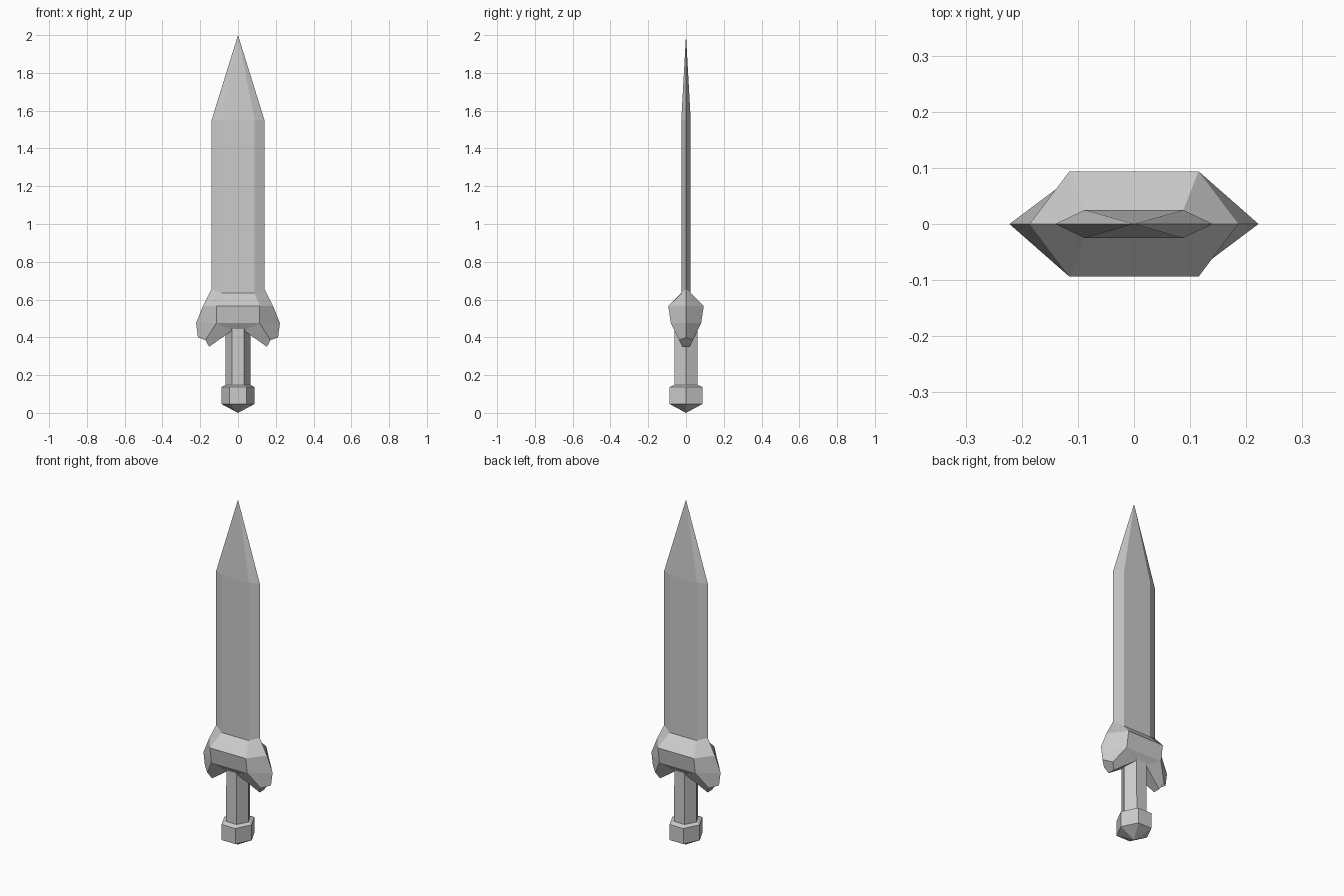
import bpy, bmesh

if "Cube" in bpy.data.objects:
    bpy.data.objects.remove(bpy.data.objects["Cube"])


def finish(bm, name):
    bmesh.ops.remove_doubles(bm, verts=bm.verts, dist=0.0005)
    bmesh.ops.recalc_face_normals(bm, faces=bm.faces)
    mesh = bpy.data.meshes.new(name)
    bm.to_mesh(mesh)
    bm.free()
    obj = bpy.data.objects.new(name, mesh)
    bpy.context.collection.objects.link(obj)
    return obj


def face(bm, points):
    bm.faces.new([bm.verts.new(p) for p in points])


def hexagon(w, a, d, z, z_end=None):
    """Six-sided ring: side points at x = +-w, corners at (+-a, +-d)."""
    e = z if z_end is None else z_end
    return [(w, 0, e), (a, d, z), (-a, d, z), (-w, 0, e), (-a, -d, z), (a, -d, z)]


def bridge(bm, r0, r1):
    n = len(r0)
    for i in range(n):
        j = (i + 1) % n
        face(bm, [r0[i], r0[j], r1[j], r1[i]])


def loft(bm, rings, cap_start=False, cap_end=False, start_tip=None, end_tip=None):
    for r0, r1 in zip(rings, rings[1:]):
        bridge(bm, r0, r1)
    for ring, cap, tip in ((rings[0], cap_start, start_tip), (rings[-1], cap_end, end_tip)):
        if cap:
            face(bm, ring)
        if tip:
            for i in range(len(ring)):
                face(bm, [ring[i], ring[(i + 1) % len(ring)], tip])


# Blade: flattened hexagon running to a point
bm = bmesh.new()
loft(bm, [hexagon(0.14, 0.088, 0.025, 0.58), hexagon(0.14, 0.088, 0.025, 1.55)],
     cap_start=True, end_tip=(0, 0, 2.0))
finish(bm, "blade")

# Guard: collar around the blade, then two drooping arms
bm = bmesh.new()
loft(bm, [hexagon(0.222, 0.115, 0.08, 0.475),
          hexagon(0.186, 0.115, 0.094, 0.565),
          hexagon(0.14, 0.088, 0.025, 0.635, 0.655)], cap_end=True)
for s in (1, -1):
    root = [(s * 0.222, 0, 0.475), (s * 0.115, 0.08, 0.475), (s * 0.03, 0.055, 0.437),
            (s * 0.03, -0.055, 0.437), (s * 0.115, -0.08, 0.475)]
    end = [(s * 0.212, 0, 0.40), (s * 0.172, 0.036, 0.385), (s * 0.153, 0.02, 0.35),
           (s * 0.153, -0.02, 0.35), (s * 0.172, -0.036, 0.385)]
    bridge(bm, root, end)
    face(bm, end)
    # underside of the collar between the arms
    face(bm, [(0.115, s * 0.08, 0.475), (-0.115, s * 0.08, 0.475),
              (-0.03, s * 0.055, 0.437), (0.03, s * 0.055, 0.437)])
face(bm, [(0.03, 0.055, 0.437), (-0.03, 0.055, 0.437),
          (-0.03, -0.055, 0.437), (0.03, -0.055, 0.437)])
finish(bm, "guard")

# Grip: hexagonal handle
bm = bmesh.new()
loft(bm, [hexagon(0.067, 0.033, 0.062, 0.12), hexagon(0.067, 0.033, 0.060, 0.45)],
     cap_start=True, cap_end=True)
finish(bm, "grip")

# Pommel: hexagonal block with a pointed base
bm = bmesh.new()
loft(bm, [hexagon(0.088, 0.044, 0.087, 0.047),
          hexagon(0.088, 0.044, 0.087, 0.137),
          hexagon(0.067, 0.033, 0.062, 0.148)],
     start_tip=(0, 0, 0), cap_end=True)
finish(bm, "pommel")
